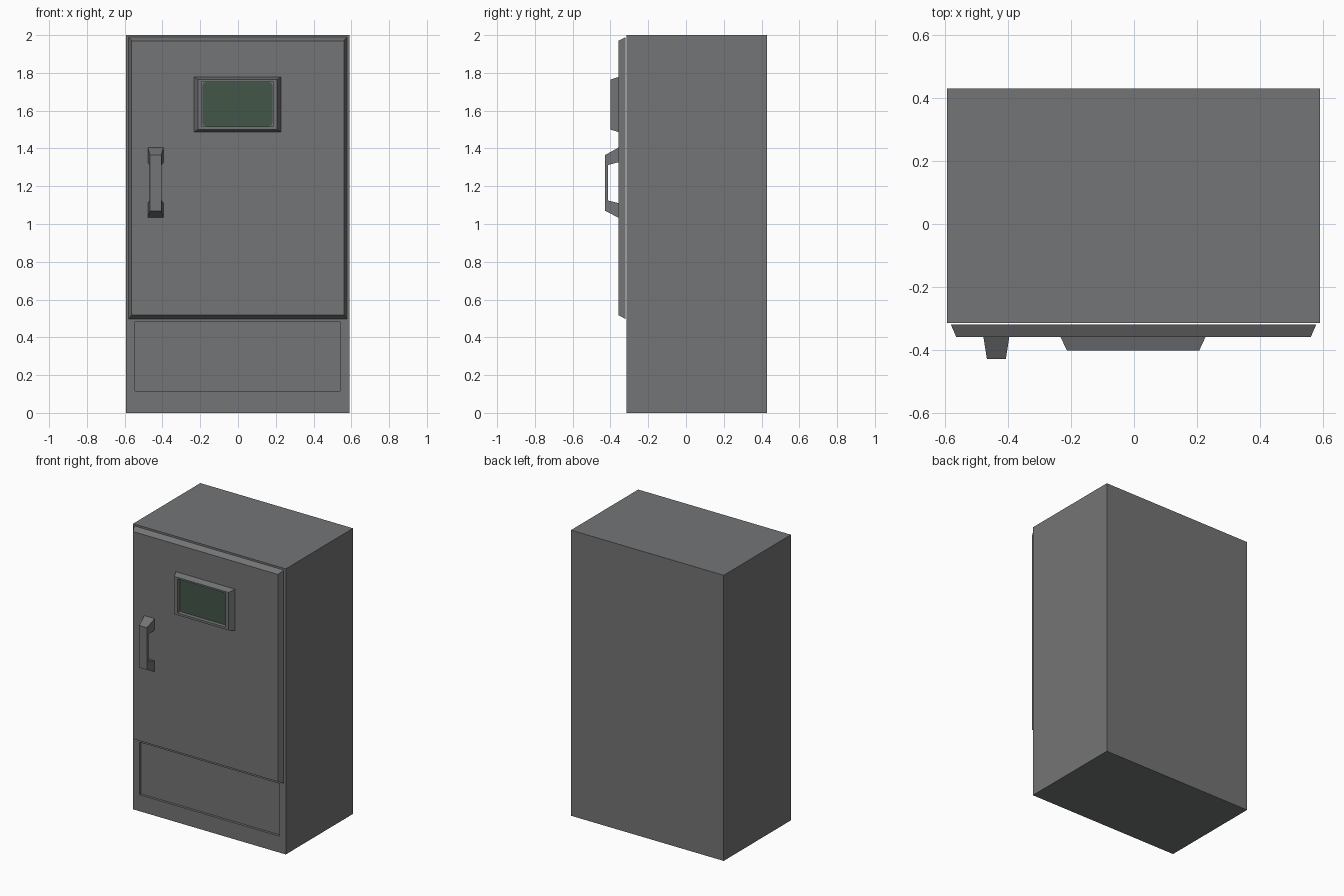
import bpy, bmesh

if "Cube" in bpy.data.objects:
    bpy.data.objects.remove(bpy.data.objects["Cube"])


def material(name, rgb):
    m = bpy.data.materials.new(name)
    m.diffuse_color = (*rgb, 1)
    m.use_nodes = True
    m.node_tree.nodes["Principled BSDF"].inputs["Base Color"].default_value = m.diffuse_color
    return m


grey = material("cabinet grey", (0.175, 0.177, 0.182))
green = material("screen green", (0.055, 0.092, 0.064))


def finish(name, bm, mat):
    bmesh.ops.recalc_face_normals(bm, faces=bm.faces[:])
    mesh = bpy.data.meshes.new(name)
    bm.to_mesh(mesh)
    bm.free()
    mesh.materials.append(mat)
    ob = bpy.data.objects.new(name, mesh)
    bpy.context.collection.objects.link(ob)
    return ob


def loft(name, rings, mat, closed=False):
    """Bridge successive rings of points; cap the ends, or join them."""
    bm = bmesh.new()
    vs = [[bm.verts.new(p) for p in r] for r in rings]
    n = len(vs[0])
    pairs = list(zip(vs, vs[1:])) + ([(vs[-1], vs[0])] if closed else [])
    for a, b in pairs:
        for i in range(n):
            j = (i + 1) % n
            bm.faces.new((a[i], a[j], b[j], b[i]))
    if not closed:
        bm.faces.new(vs[0])
        bm.faces.new(vs[-1])
    return finish(name, bm, mat)


def rect(x0, x1, z0, z1, y):
    return [(x0, y, z0), (x1, y, z0), (x1, y, z1), (x0, y, z1)]


def clipped(x0, x1, z0, z1, y, c):
    d = c * 0.3
    pts = []
    for x, z, sx, sz, flip in ((x0, z0, 1, 1, 0), (x1, z0, -1, 1, 1),
                               (x1, z1, -1, -1, 0), (x0, z1, 1, -1, 1)):
        corner = [(x, y, z + sz * c), (x + sx * d, y, z + sz * d), (x + sx * c, y, z)]
        pts += corner[::-1] if flip else corner
    return pts


# Cabinet body with a shallow recessed panel low on the front
loft("cabinet_body", [
    rect(-0.593, 0.59, 0, 2, 0.43),
    rect(-0.593, 0.59, 0, 2, -0.314),
    rect(-0.545, 0.54, 0.115, 0.483, -0.314),
    rect(-0.545, 0.54, 0.115, 0.483, -0.297)], grey)

# Door, bevelled, standing slightly off the body
loft("door", [
    rect(-0.58, 0.577, 0.496, 1.99, -0.319),
    rect(-0.563, 0.56, 0.518, 1.97, -0.358)], grey)

# Display bezel with sunken opening
loft("display_bezel", [
    rect(-0.233, 0.227, 1.487, 1.778, -0.357),
    rect(-0.213, 0.207, 1.5, 1.765, -0.4),
    rect(-0.19, 0.184, 1.515, 1.754, -0.4),
    rect(-0.19, 0.184, 1.515, 1.754, -0.37)], grey)

# Screen plate with clipped corners
loft("screen", [
    clipped(-0.189, 0.183, 1.516, 1.753, -0.369, 0.022),
    clipped(-0.189, 0.183, 1.516, 1.753, -0.373, 0.022)], green)

# Handle: bracket profile (y, outer z, inner z), narrowing towards the front
profile = [(-0.357, 1.405), (-0.428, 1.365), (-0.428, 1.07), (-0.357, 1.033),
           (-0.357, 1.11), (-0.414, 1.125), (-0.414, 1.312), (-0.357, 1.327)]


def half_width(y):
    return 0.041 - 0.011 * (-0.357 - y) / 0.071


bm = bmesh.new()
sides = [[bm.verts.new((-0.436 + s * half_width(y), y, z)) for y, z in profile]
         for s in (-1, 1)]
n = len(profile)
for i in range(n):
    j = (i + 1) % n
    bm.faces.new((sides[0][i], sides[0][j], sides[1][j], sides[1][i]))
for side in sides:
    for q in ((0, 1, 6, 7), (1, 2, 5, 6), (2, 3, 4, 5)):
        bm.faces.new([side[k] for k in q])
finish("door_handle", bm, grey)
